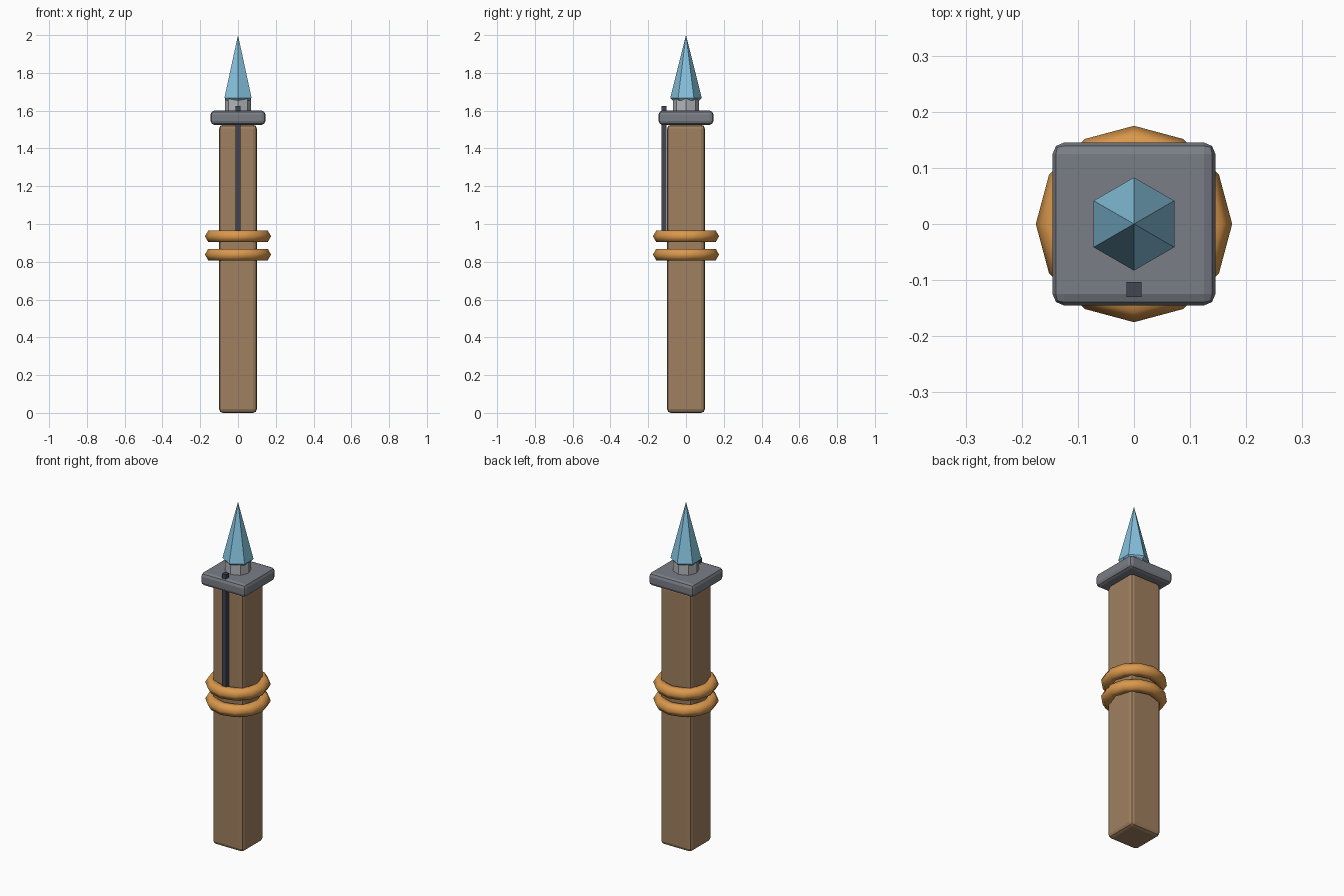
import bpy, bmesh, math

if "Cube" in bpy.data.objects:
    bpy.data.objects.remove(bpy.data.objects["Cube"])


def material(name, rgb):
    # sRGB 0-255 to linear
    lin = [(c / 255 / 12.92) if c / 255 < 0.04045 else ((c / 255 + 0.055) / 1.055) ** 2.4 for c in rgb]
    m = bpy.data.materials.new(name)
    m.diffuse_color = (*lin, 1)
    m.use_nodes = True
    m.node_tree.nodes["Principled BSDF"].inputs["Base Color"].default_value = m.diffuse_color
    return m


WOOD = material("brown wood", (160, 128, 96))
IRON = material("grey iron", (122, 126, 134))
COLLAR = material("light grey metal", (178, 181, 186))
DARK = material("dark metal", (66, 69, 82))
CRYSTAL = material("pale blue crystal", (134, 194, 222))
ROPE = material("orange rope", (218, 152, 76))


def finish(name, mat):
    ob = bpy.context.object
    ob.name = name
    ob.data.materials.append(mat)
    return ob


def box(name, mat, size, center, bevel=0):
    bpy.ops.mesh.primitive_cube_add(size=1, location=center)
    ob = finish(name, mat)
    for v in ob.data.vertices:
        v.co = [c * s for c, s in zip(v.co, size)]
    if bevel:
        mod = ob.modifiers.new("bevel", 'BEVEL')
        mod.width = bevel
        mod.segments = 2
    return ob


def cone(name, mat, sides, r1, r2, z0, z1, turn=0):
    bpy.ops.mesh.primitive_cone_add(vertices=sides, radius1=r1, radius2=r2, depth=z1 - z0,
                                    location=(0, 0, (z0 + z1) / 2), rotation=(0, 0, turn))
    return finish(name, mat)


# Wooden post and iron cap plate
box("post", WOOD, (0.2, 0.2, 1.525), (0, 0, 0.7625), 0.02)
box("cap_plate", IRON, (0.29, 0.29, 0.075), (0, 0, 1.5625), 0.02)

# Thin rod on the front, poking through the cap
box("front_rod", DARK, (0.027, 0.027, 0.695), (0, -0.117, 1.2775))

# Octagonal collar under the spike
cone("collar", COLLAR, 8, 0.07, 0.07, 1.59, 1.68)

# Hexagonal spike with a small chamfer at its base
cone("spike", CRYSTAL, 6, 0.083, 0, 1.668, 2.0)
cone("spike_base", CRYSTAL, 6, 0.071, 0.083, 1.655, 1.668)

# Two rope rings
for i, z in enumerate((0.935, 0.838)):
    bpy.ops.mesh.primitive_torus_add(major_radius=0.14, minor_radius=0.035,
                                     major_segments=12, minor_segments=6, location=(0, 0, z))
    finish(f"rope_ring_{i + 1}", ROPE)
    bpy.ops.object.shade_smooth()
